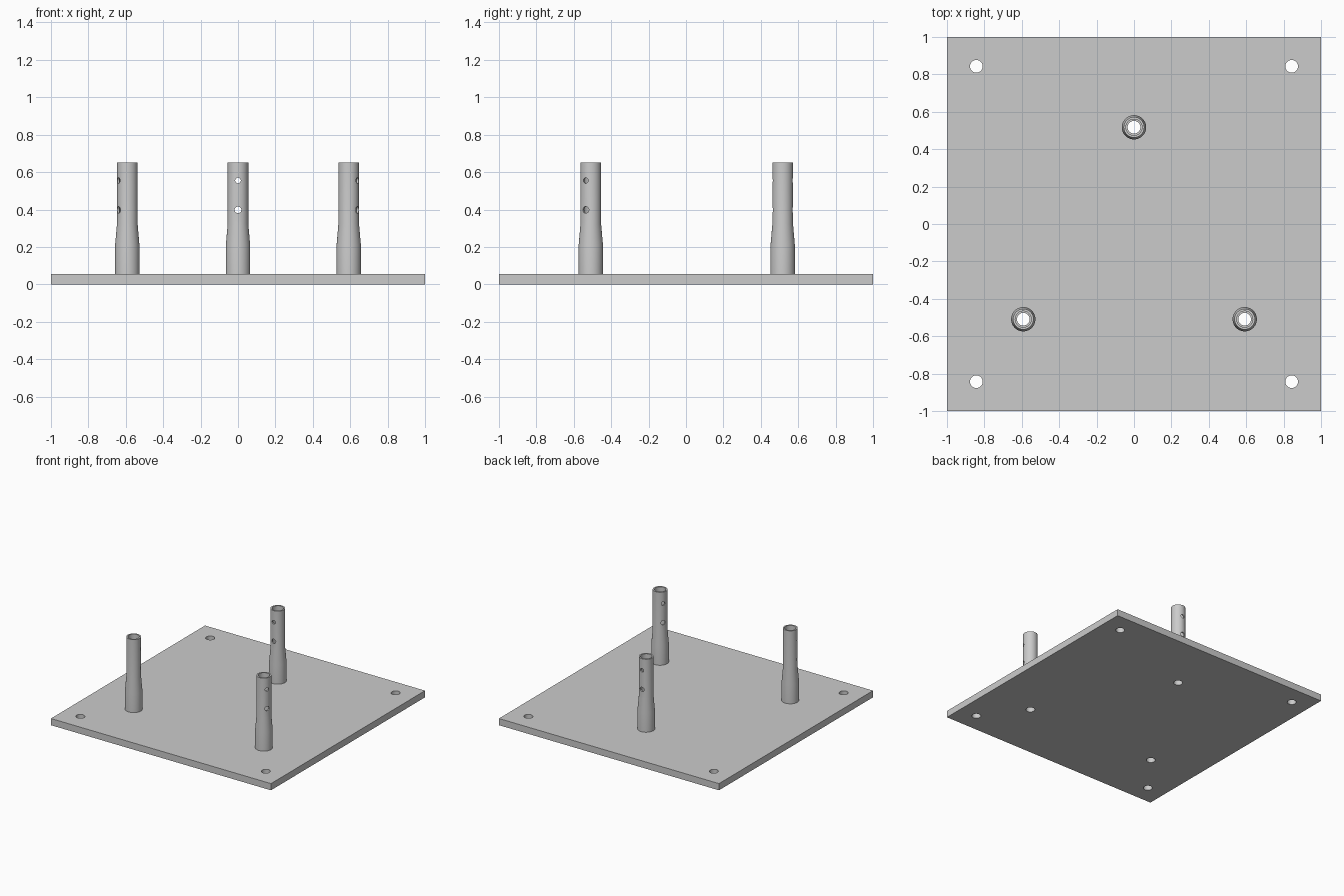
import bpy, bmesh
from math import pi, sin, cos, radians
from mathutils import Matrix, Vector

if "Cube" in bpy.data.objects:
    bpy.data.objects.remove(bpy.data.objects["Cube"])

T = 0.055           # plate thickness
TOP = 0.65          # top of the posts
HOLE = 0.034        # plate hole radius
POSTS = [((0, 0.517), 90), ((-0.592, -0.509), 210), ((0.592, -0.509), 330)]


def new_object(name, bm):
    mesh = bpy.data.meshes.new(name)
    bm.to_mesh(mesh)
    bm.free()
    ob = bpy.data.objects.new(name, mesh)
    bpy.context.collection.objects.link(ob)
    return ob


def cut(ob, rods):
    """Drill cylindrical holes, each given as (matrix, radius, length)."""
    bm = bmesh.new()
    for matrix, radius, length in rods:
        bmesh.ops.create_cone(bm, cap_ends=True, segments=32, radius1=radius,
                              radius2=radius, depth=length, matrix=matrix)
    cutter = new_object("hole_cutter", bm)
    cutter.hide_render = True
    mod = ob.modifiers.new("holes", 'BOOLEAN')
    mod.operation, mod.solver, mod.object = 'DIFFERENCE', 'EXACT', cutter
    bpy.context.view_layer.objects.active = ob
    bpy.ops.object.modifier_apply(modifier=mod.name)
    bpy.data.objects.remove(cutter)


def smooth(ob):
    bpy.ops.object.select_all(action='DESELECT')
    ob.select_set(True)
    bpy.context.view_layer.objects.active = ob
    bpy.ops.object.shade_smooth_by_angle(angle=radians(20))


def revolve(name, profile, segments=48):
    """Revolve a closed (radius, z) profile around z."""
    bm = bmesh.new()
    rings = [[bm.verts.new((r * cos(2 * pi * i / segments),
                            r * sin(2 * pi * i / segments), z))
              for i in range(segments)] for r, z in profile]
    for a, b in zip(rings, rings[1:] + rings[:1]):
        for i in range(segments):
            j = (i + 1) % segments
            bm.faces.new((a[i], a[j], b[j], b[i]))
    bmesh.ops.recalc_face_normals(bm, faces=bm.faces)
    return new_object(name, bm)


# Square base plate with corner holes and a hole under each post
bm = bmesh.new()
bmesh.ops.create_cube(bm, size=1, matrix=Matrix.Translation((0, 0, T / 2))
                      @ Matrix.Diagonal((2, 2, T, 1)))
plate = new_object("base_plate", bm)
spots = [(x, y) for x in (-0.843, 0.843) for y in (-0.843, 0.843)]
spots += [p for p, _ in POSTS]
cut(plate, [(Matrix.Translation((x, y, T / 2)), HOLE, 0.3) for x, y in spots])
smooth(plate)

# Hollow tapered posts, cross-drilled along the radial direction
profile = [(0.065, T), (0.065, 0.21), (0.055, 0.325), (0.055, TOP),
           (0.043, TOP), (0.043, T)]
for k, ((x, y), angle) in enumerate(POSTS):
    post = revolve(f"post_{k + 1}", profile)
    d = Vector((cos(radians(angle)), sin(radians(angle)), 0))
    turn = d.to_track_quat('Z', 'Y').to_matrix().to_4x4()
    cut(post, [(Matrix.Translation((0, 0, z)) @ turn, r, 0.3)
               for z, r in ((0.555, 0.015), (0.398, 0.018))])
    post.location = (x, y, 0)
    smooth(post)
